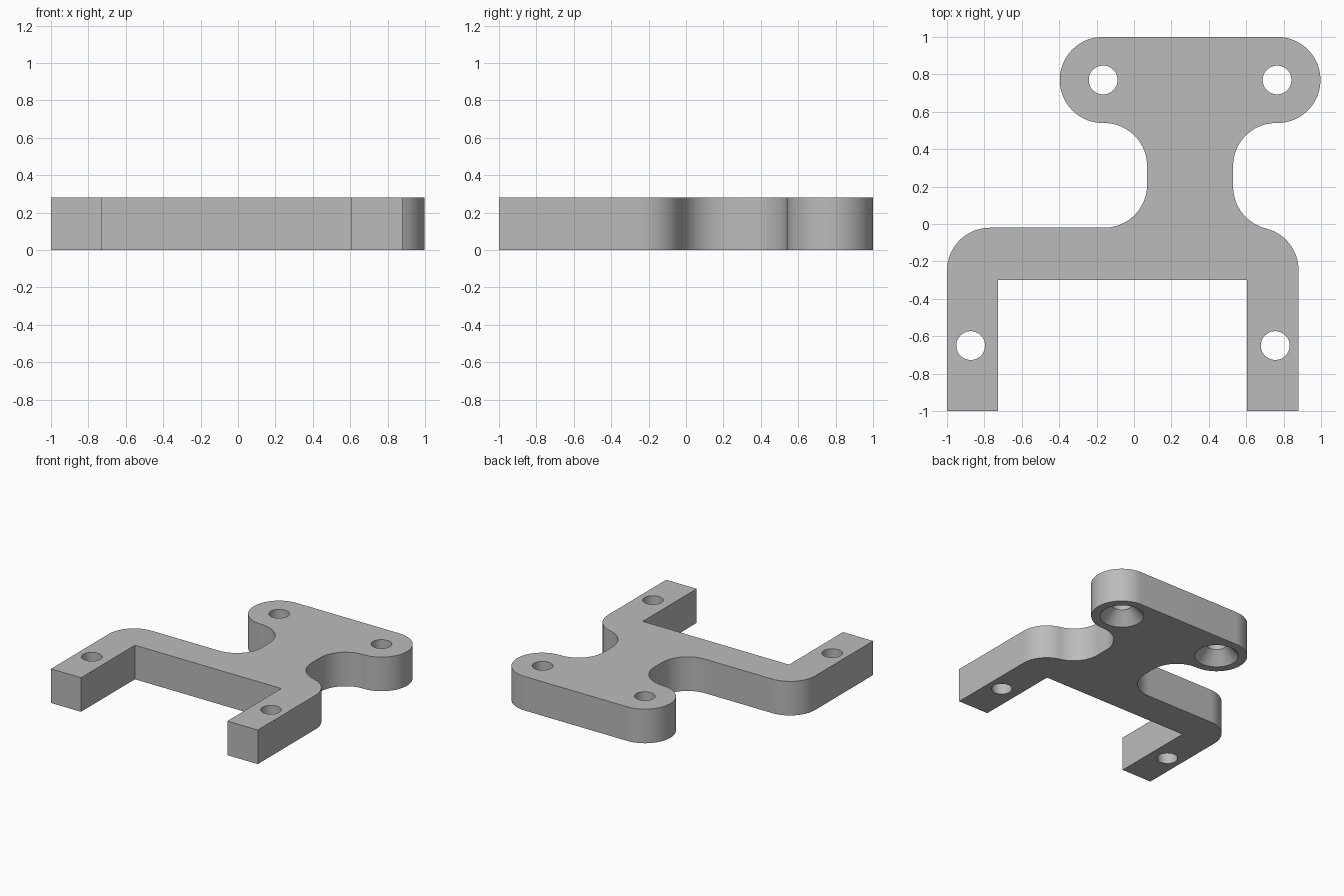
import bpy, bmesh
from math import cos, sin, radians

if "Cube" in bpy.data.objects:
    bpy.data.objects.remove(bpy.data.objects["Cube"], do_unlink=True)

THICK = 0.28
R = 0.23          # every outline corner and fillet
HOLE = 0.077
SINK, SINK_DEPTH = 0.165, 0.1

grey = bpy.data.materials.new("plain grey")
grey.use_nodes = True
colour = (0.5, 0.5, 0.5, 1)
grey.diffuse_color = colour
grey.node_tree.nodes["Principled BSDF"].inputs["Base Color"].default_value = colour


def arc(x, y, start, end, steps=20):
    angles = [radians(start + (end - start) * i / steps) for i in range(steps + 1)]
    return [(x + R * cos(a), y + R * sin(a)) for a in angles]


def mesh_object(name, bm):
    bmesh.ops.recalc_face_normals(bm, faces=bm.faces)
    mesh = bpy.data.meshes.new(name)
    bm.to_mesh(mesh)
    bm.free()
    mesh.materials.append(grey)
    obj = bpy.data.objects.new(name, mesh)
    bpy.context.collection.objects.link(obj)
    return obj


def hole_cutter(name, x, y, profile, sides=48):
    # stack of rings (radius, height) closed with caps
    bm = bmesh.new()
    rings = []
    for r, z in profile:
        rings.append([bm.verts.new((x + r * cos(radians(360 * i / sides)),
                                    y + r * sin(radians(360 * i / sides)), z))
                      for i in range(sides)])
    for low, high in zip(rings, rings[1:]):
        for i in range(sides):
            j = (i + 1) % sides
            bm.faces.new((low[i], low[j], high[j], high[i]))
    bm.faces.new(rings[0][::-1])
    bm.faces.new(rings[-1])
    obj = mesh_object(name, bm)
    obj.hide_render = True
    return obj


# Bracket outline, counter-clockwise from the right leg
outline = [(0.603, -1), (0.88, -1)]
outline += arc(0.65, -0.247, 0, 76.2)         # right shoulder
outline += arc(0.76, 0.20, 256.2, 180)        # right neck, lower fillet
outline += arc(0.76, 0.31, 180, 90)           # right neck, upper fillet
outline += arc(0.767, 0.77, -90, 90, 40)      # right ear
outline += arc(-0.167, 0.77, 90, 270, 40)     # left ear
outline += arc(-0.16, 0.31, 90, 0)            # left neck, upper fillet
outline += arc(-0.16, 0.21, 0, -90)           # left neck, lower fillet
outline += arc(-0.77, -0.25, 90, 180)         # left shoulder
outline += [(-1, -1), (-0.727, -1), (-0.727, -0.3), (0.603, -0.3)]

bm = bmesh.new()
base = bm.faces.new([bm.verts.new((x, y, 0)) for x, y in outline])
top = bmesh.ops.extrude_face_region(bm, geom=[base])["geom"]
bmesh.ops.translate(bm, vec=(0, 0, THICK),
                    verts=[v for v in top if isinstance(v, bmesh.types.BMVert)])
bmesh.ops.remove_doubles(bm, verts=bm.verts, dist=0.0005)
bracket = mesh_object("bracket", bm)

# Plain holes in the legs, holes countersunk from below in the ears
plain = [(HOLE, -0.1), (HOLE, THICK + 0.1)]
slope = (SINK - HOLE) / SINK_DEPTH
sunk = [(SINK + 0.05 * slope, -0.05), (HOLE, SINK_DEPTH), (HOLE, THICK + 0.1)]
cutters = [hole_cutter("left_leg_hole", 0.755, -0.65, plain),
           hole_cutter("right_leg_hole", -0.873, -0.65, plain),
           hole_cutter("left_ear_hole", 0.765, 0.77, sunk),
           hole_cutter("right_ear_hole", -0.165, 0.77, sunk)]

bpy.ops.object.select_all(action="DESELECT")
bpy.context.view_layer.objects.active = bracket
bracket.select_set(True)
for cutter in cutters:
    mod = bracket.modifiers.new(cutter.name, "BOOLEAN")
    mod.operation = "DIFFERENCE"
    mod.solver = "EXACT"
    mod.object = cutter
    bpy.ops.object.modifier_apply(modifier=mod.name)
    bpy.data.objects.remove(cutter, do_unlink=True)

bpy.ops.object.shade_smooth_by_angle(angle=radians(30))
